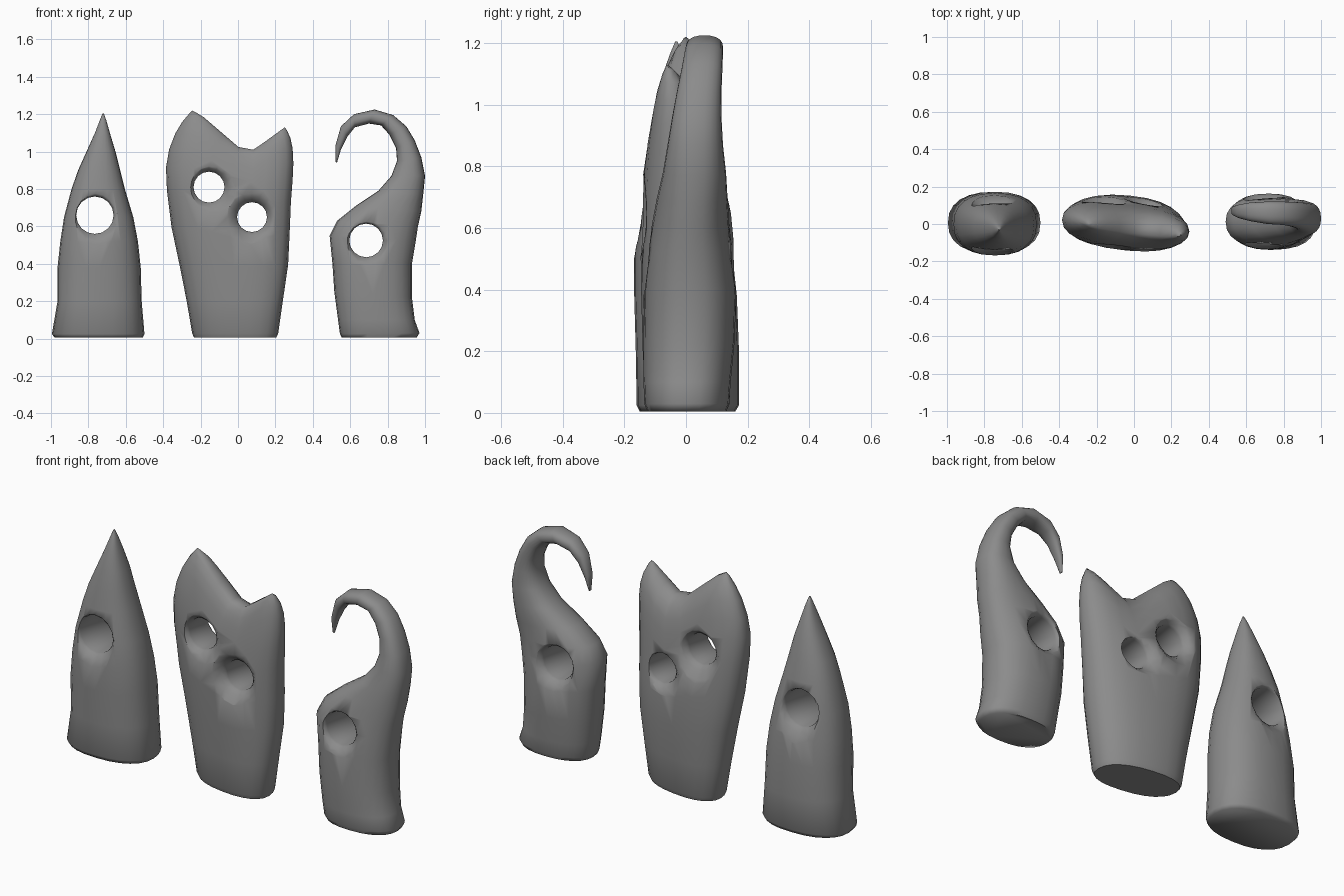
import bpy, bmesh, math

cube = bpy.data.objects.get("Cube")
if cube:
    bpy.data.objects.remove(cube)

stone = bpy.data.materials.new("matte grey")
stone.use_nodes = True
GREY = (0.26, 0.26, 0.26, 1)
stone.diffuse_color = GREY
stone.node_tree.nodes["Principled BSDF"].inputs["Base Color"].default_value = GREY

SEGMENTS = 24


def signed_power(value, power):
    return math.copysign(abs(value) ** power, value)


def skin(bm, rings):
    """Join neighbouring rings with quads."""
    for low, high in zip(rings, rings[1:]):
        for i in range(len(low)):
            j = (i + 1) % len(low)
            bm.faces.new((low[i], low[j], high[j], high[i]))


def make_object(bm, name):
    bmesh.ops.recalc_face_normals(bm, faces=bm.faces)
    mesh = bpy.data.meshes.new(name)
    bm.to_mesh(mesh)
    bm.free()
    mesh.materials.append(stone)
    obj = bpy.data.objects.new(name, mesh)
    bpy.context.collection.objects.link(obj)
    return obj


def loft(name, rows, skew=0.0, top=None, square=0.85):
    """Skin rounded rings; a row is (left x, z, right x, z, front y, back y)."""
    bm = bmesh.new()
    rings = []
    for ax, az, bx, bz, front, back in rows:
        ring = []
        for i in range(SEGMENTS):
            angle = math.tau * i / SEGMENTS
            u = signed_power(math.cos(angle), square)
            v = signed_power(math.sin(angle), square)
            x = (ax + bx) / 2 + u * (bx - ax) / 2
            z = (az + bz) / 2 + u * (bz - az) / 2
            y = (front + back) / 2 + v * (back - front) / 2 + skew * u
            ring.append(bm.verts.new((x, y, top(x, z) if top else z)))
        rings.append(ring)
    skin(bm, rings)
    bm.faces.new(rings[0][::-1])
    # Close the top in strips running front to back
    last = rings[-1]
    half = SEGMENTS // 2
    bm.faces.new((last[0], last[1], last[-1]))
    for i in range(1, half - 1):
        bm.faces.new((last[i], last[i + 1], last[-i - 1], last[-i]))
    bm.faces.new((last[half - 1], last[half], last[half + 1]))
    return make_object(bm, name)


def pierce(obj, x, z, radius, wall, middle=0.0):
    """Cut a straight round hole with a shallow dish at each mouth."""
    bm = bmesh.new()
    rings = []
    sides = 16
    mouth = ((wall, 1), (wall + .012, 1.06), (wall + .03, 1.25), (wall + .06, 1.75), (.25, 4))
    profile = [(-y, flare) for y, flare in mouth[::-1]] + list(mouth)
    for y, flare in profile:
        ring = []
        for i in range(sides):
            angle = math.tau * i / sides
            ring.append(bm.verts.new((x + radius * flare * math.cos(angle), middle + y,
                                      z + radius * flare * math.sin(angle))))
        rings.append(ring)
    skin(bm, rings)
    bm.faces.new(rings[0])
    bm.faces.new(rings[-1])
    cutter = make_object(bm, "hole_cutter")
    cutter.hide_render = True
    cut = obj.modifiers.new("hole", 'BOOLEAN')
    cut.operation = 'DIFFERENCE'
    cut.solver = 'EXACT'
    cut.object = cutter
    bpy.context.view_layer.objects.active = obj
    bpy.ops.object.modifier_apply(modifier=cut.name)
    bpy.data.objects.remove(cutter)


def finish(obj):
    bpy.ops.object.select_all(action='DESELECT')
    obj.select_set(True)
    bpy.context.view_layer.objects.active = obj
    bpy.ops.object.shade_smooth_by_angle(angle=math.radians(65))


def level(z, left, right, front, back):
    return (left, z, right, z, front, back)


# Pointed sculpture
spire = loft("pointed_sculpture", [level(*row) for row in (
    (.005, -.98, -.51, -.15, .16),
    (.025, -.995, -.5, -.16, .172),
    (.2, -.965, -.515, -.163, .172),
    (.38, -.965, -.52, -.168, .165),
    (.52, -.95, -.535, -.168, .15),
    (.65, -.93, -.56, -.158, .13),
    (.8, -.89, -.605, -.135, .105),
    (.9, -.855, -.63, -.12, .08),
    (1, -.81, -.655, -.1, .055),
    (1.1, -.765, -.685, -.075, .02),
    (1.17, -.738, -.705, -.05, -.01),
    (1.205, -.724, -.718, -.035, -.028))])
pierce(spire, -.765, .66, .1, .105, -.012)
finish(spire)

# Two-eared sculpture: crest height along x, rings rise towards it
CREST = ((-.245, 1.22), (-.19, 1.19), (.02, 1.01), (.085, 1.01), (.25, 1.13))


def crest_height(x):
    if x <= CREST[0][0]:
        return CREST[0][1]
    for (x0, z0), (x1, z1) in zip(CREST, CREST[1:]):
        if x <= x1:
            return z0 + (z1 - z0) * (x - x0) / (x1 - x0)
    return CREST[-1][1]


def near_crest(x, share):
    """Keep the foot level and follow the crest only in the upper part."""
    blend = min(1, share * 1.6) ** 2
    return share * (blend * crest_height(x) + (1 - blend) * 1.13)


eared = loft("eared_sculpture", [level(*row) for row in (
    (.005, -.235, .205, -.115, .125),
    (.025, -.245, .215, -.125, .135),
    (.18, -.275, .24, -.135, .145),
    (.35, -.315, .268, -.14, .152),
    (.5, -.355, .276, -.142, .148),
    (.65, -.38, .283, -.14, .13),
    (.75, -.385, .292, -.132, .115),
    (.83, -.368, .296, -.12, .1),
    (.9, -.335, .292, -.105, .08),
    (.95, -.298, .28, -.09, .055),
    (.985, -.262, .262, -.07, .02),
    (1, -.245, .25, -.05, -.01))], skew=-.03, top=near_crest)
pierce(eared, -.155, .81, .083, .075)
pierce(eared, .075, .65, .08, .085)
finish(eared)

# Hooked sculpture: rings turn with the arm up to its hanging tip
hook = loft("hooked_sculpture", (
    (.555, .005, .955, .005, -.125, .13),
    (.545, .025, .97, .03, -.135, .14),
    (.535, .1, .945, .1, -.138, .145),
    (.515, .25, .93, .22, -.138, .158),
    (.505, .4, .93, .4, -.135, .163),
    (.49, .55, .95, .52, -.125, .15),
    (.53, .63, .962, .6, -.11, .14),
    (.63, .71, .98, .68, -.095, .135),
    (.75, .79, .99, .77, -.075, .13),
    (.82, .87, 1, .87, -.06, .12),
    (.85, .95, .98, .97, -.045, .115),
    (.845, 1.02, .945, 1.06, -.03, .115),
    (.81, 1.09, .9, 1.135, -.015, .118),
    (.765, 1.14, .83, 1.195, -.005, .12),
    (.7, 1.15, .73, 1.225, 0, .12),
    (.625, 1.13, .62, 1.2, .015, .115),
    (.585, 1.08, .55, 1.135, .03, .105),
    (.55, 1.01, .52, 1.03, .045, .095),
    (.529, .94, .52, .945, .065, .08)))
pierce(hook, .685, .525, .09, .1, .012)
finish(hook)
